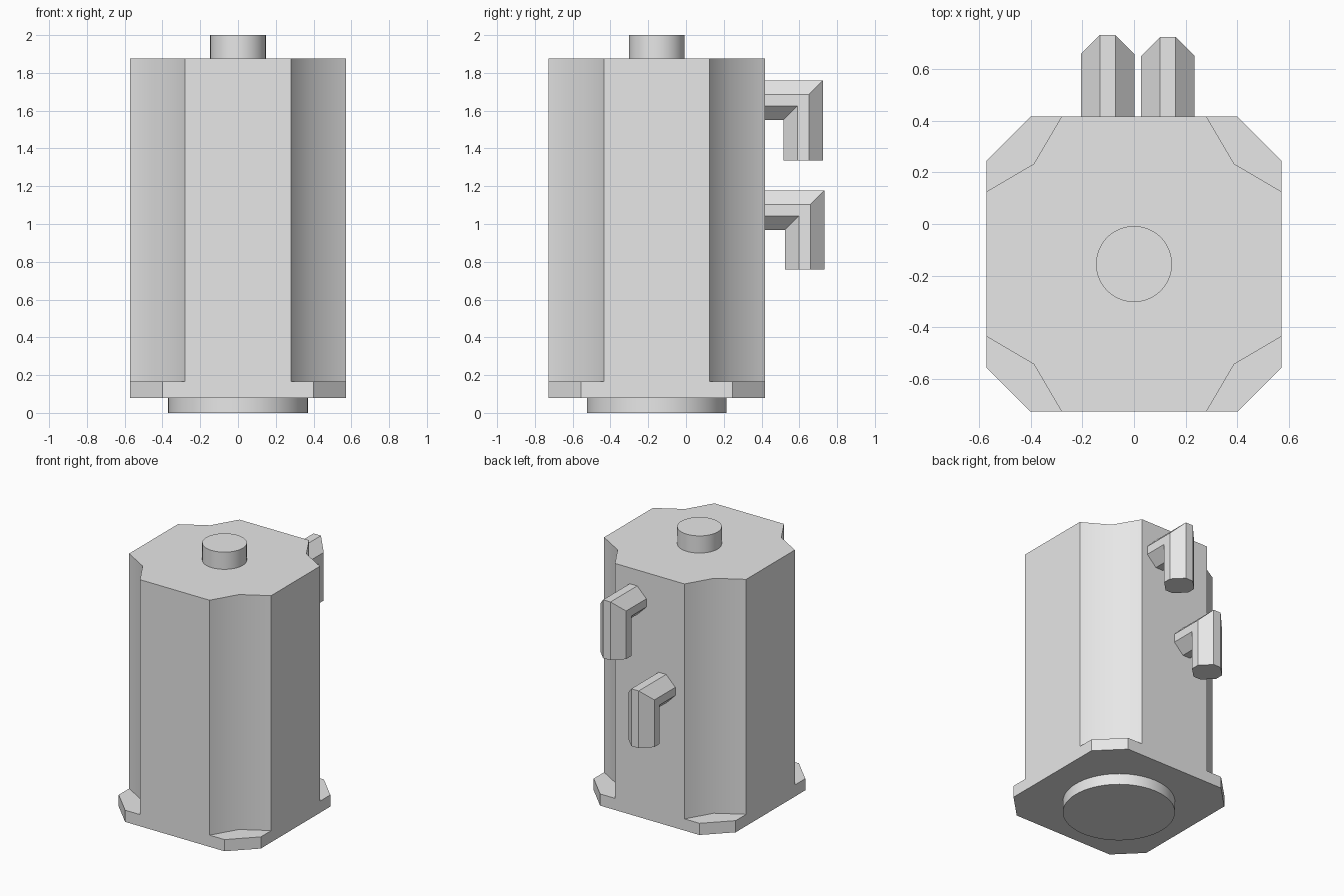
import bpy
import bmesh
import math
from mathutils import Vector

cube = bpy.data.objects.get("Cube")
if cube:
    bpy.data.objects.remove(cube, do_unlink=True)

GREY = (0.8, 0.8, 0.8, 1)
AXIS_Y = -0.155          # the body sits forward of the pipes
HALF = 0.572             # half width of the body

metal = bpy.data.materials.new("grey metal")
metal.diffuse_color = GREY
metal.use_nodes = True
metal.node_tree.nodes["Principled BSDF"].inputs["Base Color"].default_value = GREY


def loft(bm, rings):
    """Skin a list of equal-length closed rings and cap both ends."""
    rows = [[bm.verts.new(p) for p in ring] for ring in rings]
    for a, b in zip(rows, rows[1:]):
        for i in range(len(a)):
            j = (i + 1) % len(a)
            bm.faces.new((a[i], a[j], b[j], b[i]))
    bm.faces.new(rows[0])
    bm.faces.new(rows[-1])


def prism(bm, outline, z0, z1):
    loft(bm, [[(x, y + AXIS_Y, z) for x, y in outline] for z in (z0, z1)])


def finish(bm, name):
    bmesh.ops.recalc_face_normals(bm, faces=bm.faces)
    mesh = bpy.data.meshes.new(name)
    bm.to_mesh(mesh)
    bm.free()
    mesh.materials.append(metal)
    obj = bpy.data.objects.new(name, mesh)
    bpy.context.collection.objects.link(obj)
    return obj


def select(obj):
    bpy.ops.object.select_all(action='DESELECT')
    obj.select_set(True)
    bpy.context.view_layer.objects.active = obj


def smooth(obj):
    select(obj)
    bpy.ops.object.shade_smooth_by_angle(angle=math.radians(35))


def octagon(long, short):
    """Chamfered square: half side and half flat length."""
    return [(long, -short), (long, short), (short, long), (-short, long),
            (-long, short), (-long, -short), (-short, -long), (short, -long)]


# Body: chamfered block, with a V groove cut down each corner to the foot plate
bm = bmesh.new()
prism(bm, octagon(HALF, 0.4), 0.08, 1.875)
body = finish(bm, "body")

bm = bmesh.new()
groove = [(0.388, 0.388), (0.664, 0.226), (0.664, 0.664), (0.226, 0.664)]
for sx in (-1, 1):
    for sy in (-1, 1):
        prism(bm, [(x * sx, y * sy) for x, y in groove], 0.165, 2.1)
cutter = finish(bm, "groove_cutter")
cutter.hide_render = True

cut = body.modifiers.new("grooves", 'BOOLEAN')
cut.operation = 'DIFFERENCE'
cut.solver = 'EXACT'
cut.object = cutter
select(body)
bpy.ops.object.modifier_apply(modifier=cut.name)
bpy.data.objects.remove(cutter, do_unlink=True)
smooth(body)


# Round foot and top stub
def disc(name, radius, z0, z1):
    bpy.ops.mesh.primitive_cylinder_add(
        vertices=64, radius=radius, depth=z1 - z0,
        location=(0, AXIS_Y, (z0 + z1) / 2))
    obj = bpy.context.object
    obj.name = name
    obj.data.materials.append(metal)
    smooth(obj)


disc("foot_disc", 0.37, 0, 0.08)
disc("top_stub", 0.147, 1.875, 2)


# Back pipes: octagonal elbows, out of the back wall then down, mitred
def pipe(name, x, y, z, bottom):
    section = octagon(0.104, 0.03)
    wall = AXIS_Y + HALF
    bm = bmesh.new()
    loft(bm, [[(x + u, wall, z + v) for u, v in section],
              [(x + u, y + v, z + v) for u, v in section],
              [(x + u, y + v, bottom) for u, v in section]])
    smooth(finish(bm, name))


pipe("upper_pipe", 0.131, 0.62, 1.655, 1.335)
pipe("lower_pipe", -0.102, 0.628, 1.073, 0.76)
